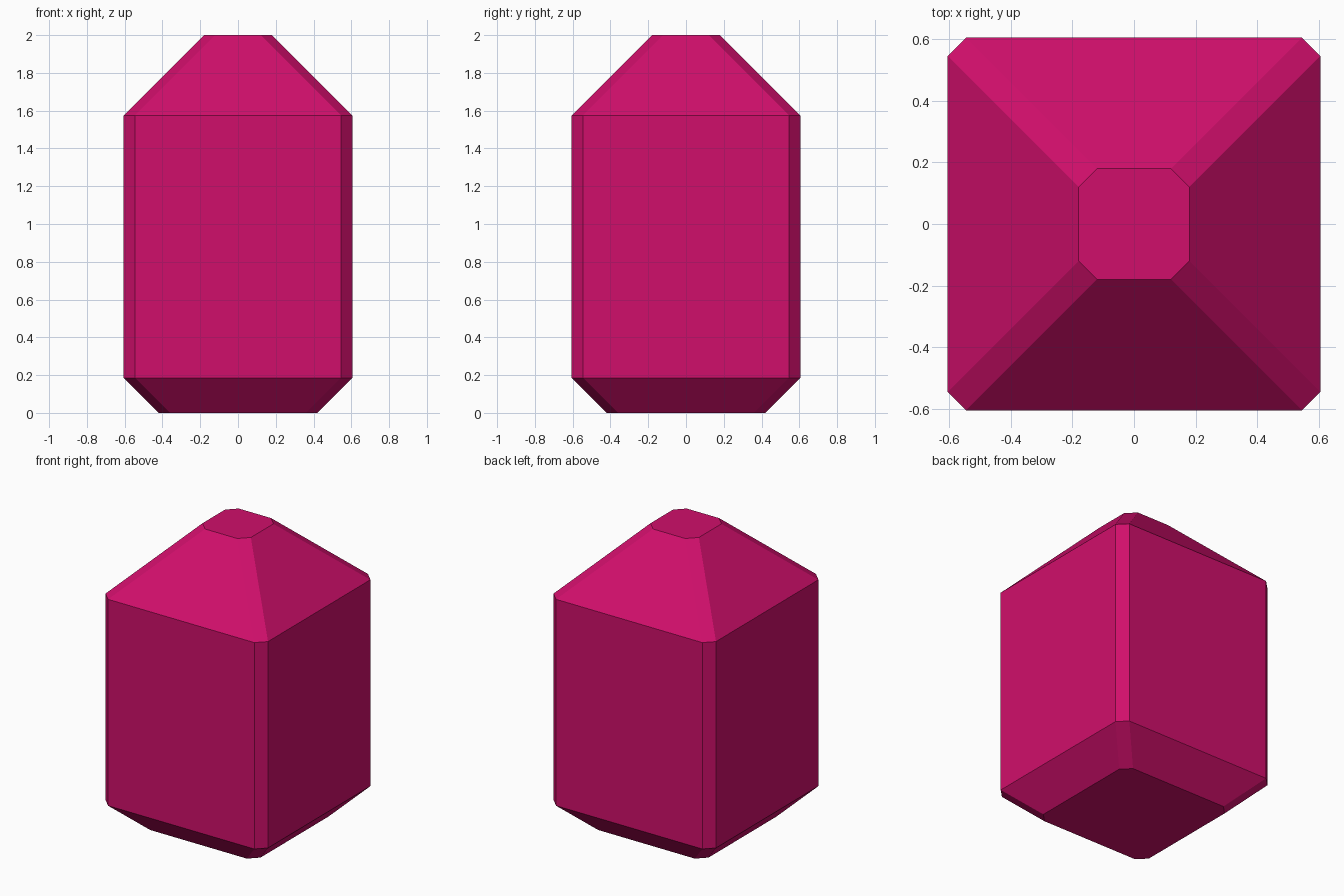
import bpy, bmesh

if "Cube" in bpy.data.objects:
    bpy.data.objects.remove(bpy.data.objects["Cube"])

# Single flat colour
mat = bpy.data.materials.new("magenta crystal")
mat.diffuse_color = (0.63, 0.0046, 0.147, 1.0)
mat.use_nodes = True
mat.node_tree.nodes["Principled BSDF"].inputs["Base Color"].default_value = mat.diffuse_color

CHAMFER = 0.06


def ring(bm, half, z):
    """Square outline with cut corners at height z, counter-clockwise."""
    a, b = half, half - CHAMFER
    outline = [(a, -b), (a, b), (b, a), (-b, a), (-a, b), (-a, -b), (-b, -a), (b, -a)]
    return [bm.verts.new((x, y, z)) for x, y in outline]


# Crystal body: stacked (half width, height) sections, bevelled base to tapered top
sections = [(0.42, 0.0), (0.605, 0.185), (0.605, 1.575), (0.18, 2.0)]
bm = bmesh.new()
rings = [ring(bm, h, z) for h, z in sections]
for low, high in zip(rings, rings[1:]):
    for i in range(8):
        j = (i + 1) % 8
        bm.faces.new((low[i], low[j], high[j], high[i]))
bm.faces.new(rings[0][::-1])
bm.faces.new(rings[-1])
bmesh.ops.recalc_face_normals(bm, faces=bm.faces)

mesh = bpy.data.meshes.new("crystal_block")
bm.to_mesh(mesh)
bm.free()
mesh.materials.append(mat)
bpy.context.collection.objects.link(bpy.data.objects.new("crystal_block", mesh))
